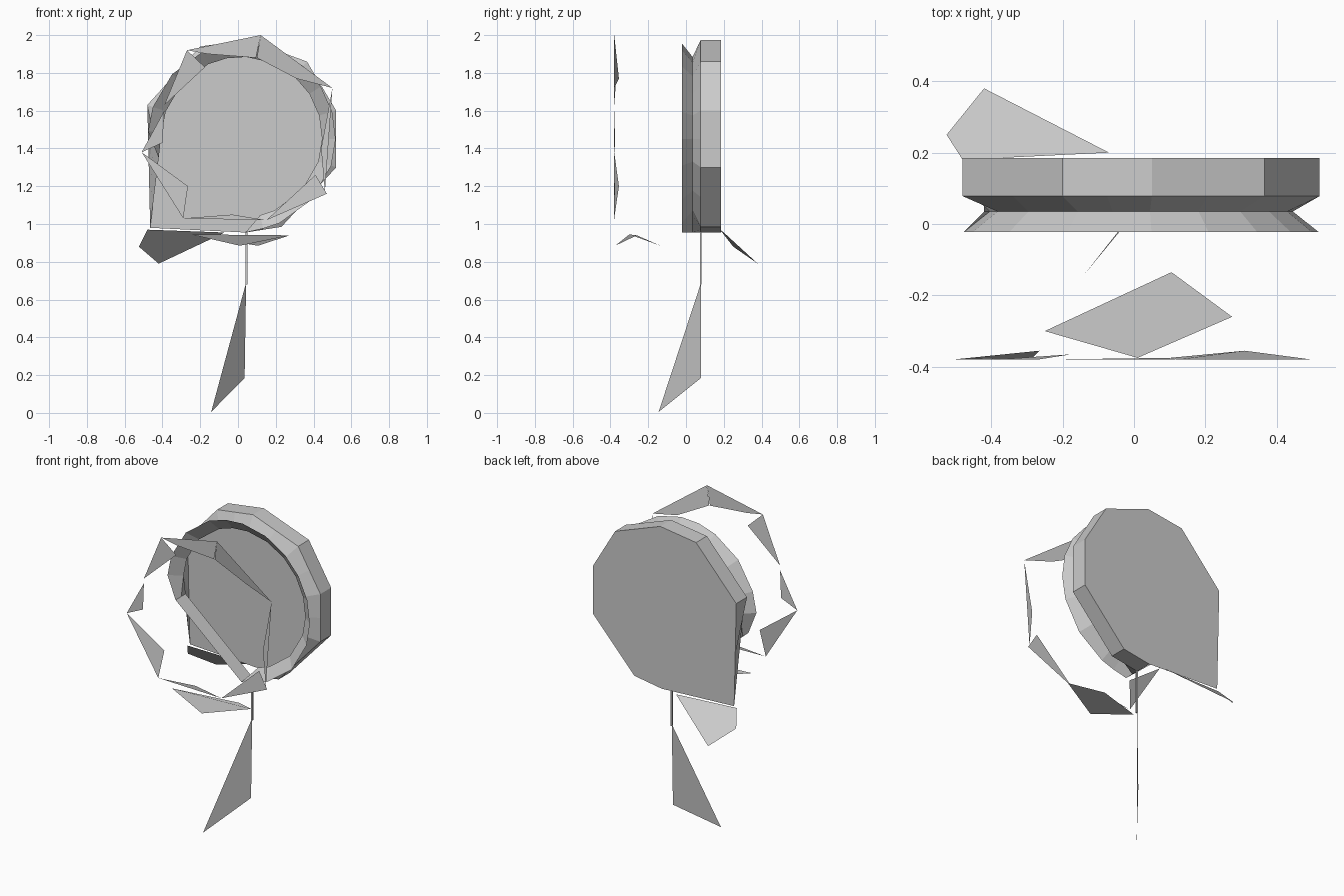
import bpy, bmesh
from mathutils import Vector

cube = bpy.data.objects.get("Cube")
if cube:
    bpy.data.objects.remove(cube)

grey = bpy.data.materials.new("pale_grey")
grey.use_nodes = True
grey.diffuse_color = (0.6, 0.6, 0.6, 1)
grey.node_tree.nodes["Principled BSDF"].inputs["Base Color"].default_value = (0.6, 0.6, 0.6, 1)


def add_object(name, bm):
    mesh = bpy.data.meshes.new(name)
    bm.to_mesh(mesh)
    bm.free()
    mesh.materials.append(grey)
    obj = bpy.data.objects.new(name, mesh)
    bpy.context.collection.objects.link(obj)
    return obj


def sheet(name, *points):
    """One flat petal, leaf or blade from its corners."""
    bm = bmesh.new()
    bm.faces.new([bm.verts.new(p) for p in points])
    return add_object(name, bm)


# Flower head: irregular outline in x, z, running anticlockwise from the lower right
outline = [Vector(p) for p in (
    (.52, 1.3), (.52, 1.6), (.365, 1.86), (.05, 1.975), (-.2, 1.94),
    (-.48, 1.63), (-.465, .98), (.04, .955), (.23, .985))]
CORNER = 6
centre = Vector((.02, 1.46))
cut = outline[:]
cut[CORNER] = Vector((-.42, 1.35))       # the lip cuts straight across the lower corner


def with_midpoints(points):
    ring = []
    for a, b in zip(points, points[1:] + points[:1]):
        ring += [a, (a + b) / 2]
    return ring


lip = with_midpoints(cut)
straight = {2 * CORNER, 2 * CORNER + 1, 2 * CORNER + 2}


def round_ring(radius):
    return [p if i in straight else centre + (p - centre).normalized() * radius
            for i, p in enumerate(lip)]


def at_depth(bm, ring, y):
    return [bm.verts.new((p.x, y, p.y)) for p in ring]


def loft(bm, a, b, skip=()):
    n = len(a)
    for i in range(n):
        if i not in skip:
            j = (i + 1) % n
            bm.faces.new((a[i], a[j], b[j], b[i]))


bm = bmesh.new()
back = at_depth(bm, with_midpoints(outline), .185)
rim = at_depth(bm, lip, .078)
bm.faces.new(back)
loft(bm, rim, back, skip=(2 * CORNER, 2 * CORNER + 1))
add_object("head_drum", bm)

# Waisted collar in front of the drum
bm = bmesh.new()
rear = at_depth(bm, lip, .078)
waist = at_depth(bm, round_ring(.425), .035)
front = at_depth(bm, round_ring(.497), -.022)
loft(bm, waist, rear)
loft(bm, front, waist)
add_object("head_collar", bm)

# Loose ring of petals floating in front
Y = -.38
petals = [
    ((-.27, Y, 1.92), (.12, Y, 2), (.095, -.375, 1.88), (-.16, Y, 1.9)),
    ((.12, Y, 2), (.5, Y, 1.72), (.31, -.355, 1.77), (.1, -.375, 1.88)),
    ((.5, Y, 1.72), (.46, Y, 1.17), (.44, Y, 1.4)),
    ((-.27, Y, 1.92), (-.175, -.365, 1.83), (-.39, Y, 1.63)),
    ((-.39, Y, 1.6), (-.4, -.375, 1.43), (-.51, Y, 1.38)),
    ((-.51, Y, 1.38), (-.265, -.355, 1.2), (-.29, Y, 1.03)),
    ((-.29, Y, 1.03), (-.03, Y, 1.05), (.15, Y, 1.02)),
    ((.15, Y, 1.02), (.41, -.375, 1.26), (.47, Y, 1.16)),
]
for number, corners in enumerate(petals, 1):
    sheet(f"petal_{number}", *corners)

# Leaves below the head
sheet("front_leaf", (-.25, -.3, .945), (.01, -.375, .885), (.275, -.26, .94), (.105, -.135, .885))
sheet("back_leaf", (-.48, .18, .97), (-.525, .25, .88), (-.42, .38, .79), (-.07, .2, .955))

# Thin stem and the blade at its foot
bm = bmesh.new()
bmesh.ops.create_cube(bm, size=1)
for v in bm.verts:
    v.co = (.046 + v.co.x * .01, .078 + v.co.y * .01, .82 + v.co.z * .28)
add_object("stem", bm)
sheet("stem_blade", (.043, .08, .69), (.035, .08, .185), (-.142, -.145, .005))
